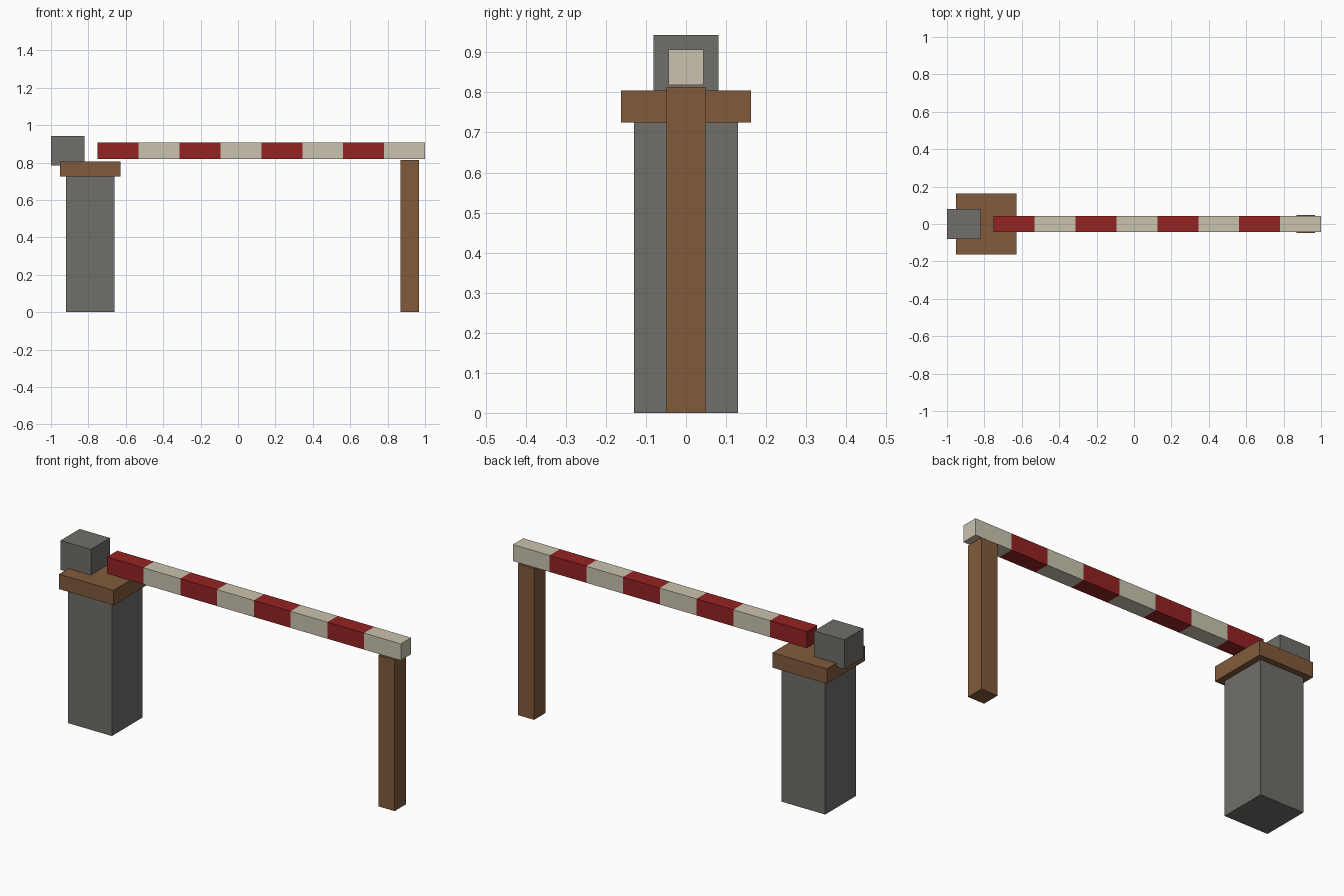
import bpy, bmesh
from mathutils import Vector

if "Cube" in bpy.data.objects:
    bpy.data.objects.remove(bpy.data.objects["Cube"])


def material(name, rgb):
    m = bpy.data.materials.new(name)
    m.diffuse_color = (*rgb, 1.0)
    m.use_nodes = True
    m.node_tree.nodes["Principled BSDF"].inputs["Base Color"].default_value = m.diffuse_color
    return m


stone = material("grey stone", (0.165, 0.157, 0.143))
wood = material("brown wood", (0.220, 0.105, 0.046))
red = material("red paint", (0.300, 0.016, 0.016))
cream = material("cream paint", (0.590, 0.545, 0.430))


def box(name, x, y, z, *mats, stripes=1):
    """Box spanning the x and z ranges, y wide; optional stripes cut along x."""
    bm = bmesh.new()
    bmesh.ops.create_cube(bm, size=1)
    size = Vector((x[1] - x[0], y, z[1] - z[0]))
    bmesh.ops.scale(bm, vec=size, verts=bm.verts)
    bmesh.ops.translate(bm, vec=((x[0] + x[1]) / 2, 0, (z[0] + z[1]) / 2), verts=bm.verts)
    step = size.x / stripes
    for i in range(1, stripes):
        bmesh.ops.bisect_plane(bm, geom=bm.verts[:] + bm.edges[:] + bm.faces[:],
                               plane_co=(x[0] + i * step, 0, 0), plane_no=(1, 0, 0))
    # alternate the materials stripe by stripe
    for f in bm.faces:
        k = int((f.calc_center_median().x - x[0]) / step)
        f.material_index = min(max(k, 0), stripes - 1) % len(mats)
    mesh = bpy.data.meshes.new(name)
    bm.to_mesh(mesh)
    bm.free()
    for m in mats:
        mesh.materials.append(m)
    ob = bpy.data.objects.new(name, mesh)
    bpy.context.collection.objects.link(ob)


# Stone pillar with its wooden cap
box("pillar", (-0.92, -0.66), 0.26, (0, 0.725), stone)
box("pillar_cap", (-0.9525, -0.6275), 0.324, (0.725, 0.805), wood)

# Counterweight resting over the cap's outer edge
box("counterweight", (-1.0, -0.82), 0.162, (0.785, 0.943), stone)

# Striped barrier arm
box("barrier_arm", (-0.75, 1.0), 0.088, (0.818, 0.907), red, cream, stripes=8)

# Rest post at the free end
box("rest_post", (0.87, 0.967), 0.098, (0, 0.814), wood)
